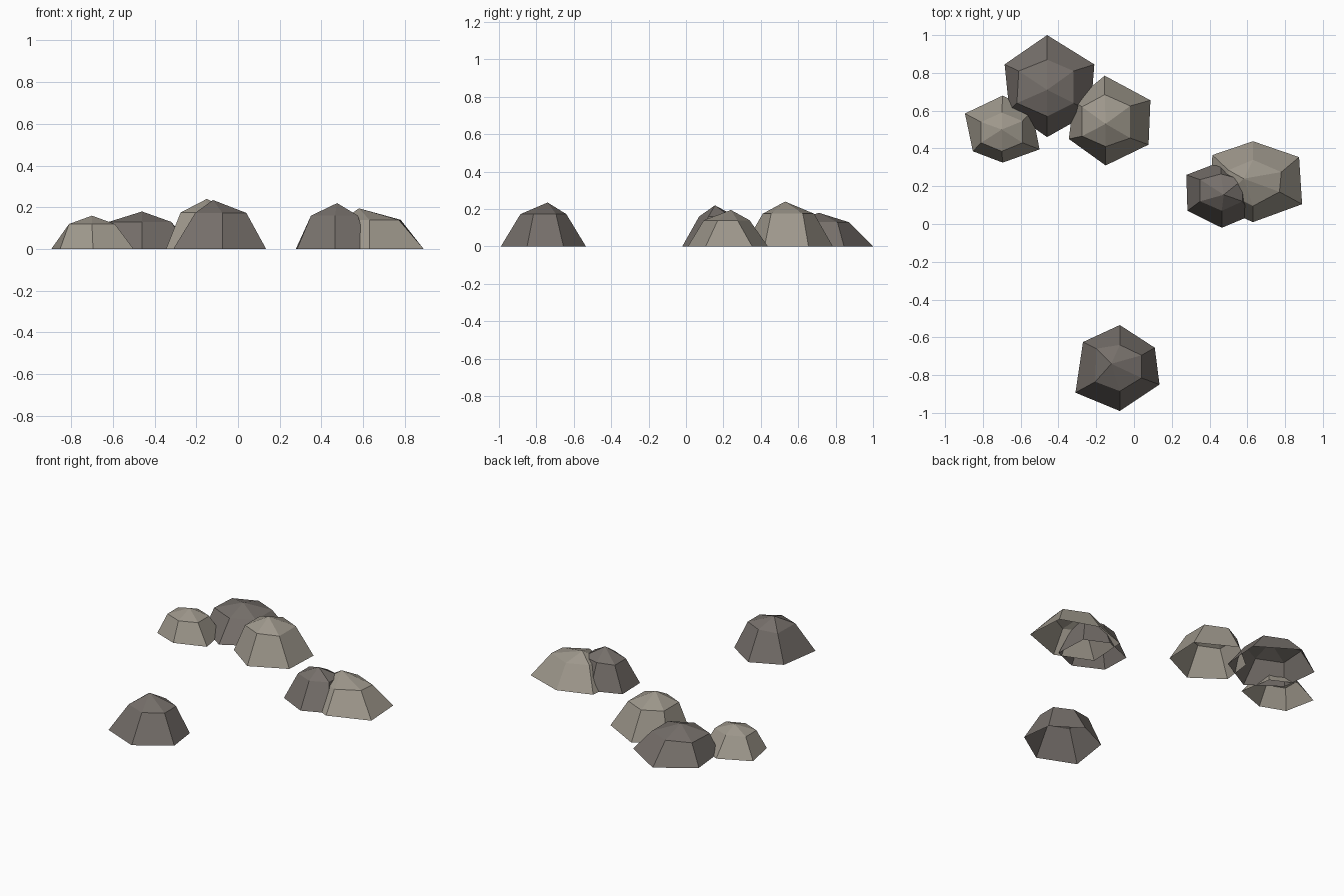
import bpy
import bmesh

cube = bpy.data.objects.get("Cube")
if cube:
    bpy.data.objects.remove(cube, do_unlink=True)


def make_material(name, rgb):
    mat = bpy.data.materials.new(name)
    mat.use_nodes = True
    color = (*rgb, 1)
    mat.diffuse_color = color
    mat.node_tree.nodes["Principled BSDF"].inputs["Base Color"].default_value = color
    return mat


def make_rock(name, mat, apex, shoulder_z, base, shoulder):
    """Open-bottomed six-sided rock; rings run clockwise from the back corner."""
    bm = bmesh.new()
    low = [bm.verts.new((x, y, 0)) for x, y in base]
    high = [bm.verts.new((x, y, shoulder_z)) for x, y in shoulder]
    tip = bm.verts.new(apex)
    for i in range(len(low)):
        j = (i + 1) % len(low)
        bm.faces.new((low[j], low[i], high[i], high[j]))
        bm.faces.new((high[j], high[i], tip))
    mesh = bpy.data.meshes.new(name)
    bm.to_mesh(mesh)
    bm.free()
    mesh.materials.append(mat)
    obj = bpy.data.objects.new(name, mesh)
    bpy.context.collection.objects.link(obj)


light = make_material("light_stone", (0.34, 0.31, 0.26))
dark = make_material("dark_stone", (0.18, 0.16, 0.145))

# Back group of three
make_rock("back_large_rock", dark, (-.46, .71, .18), .13,
          [(-.46, 1), (-.21, .845), (-.23, .59), (-.46, .46), (-.66, .6), (-.685, .845)],
          [(-.46, .87), (-.32, .81), (-.32, .64), (-.46, .57), (-.62, .64), (-.61, .81)])
make_rock("back_small_rock", light, (-.7, .5, .16), .12,
          [(-.695, .68), (-.895, .585), (-.853, .385), (-.695, .325), (-.5, .395), (-.54, .6)][::-1],
          [(-.7, .59), (-.81, .54), (-.81, .43), (-.7, .385), (-.59, .43), (-.59, .545)][::-1])
make_rock("back_tall_rock", light, (-.15, .53, .24), .175,
          [(-.155, .785), (.087, .655), (.077, .42), (-.15, .31), (-.345, .45), (-.32, .65)],
          [(-.155, .685), (-.02, .625), (-.02, .455), (-.15, .41), (-.275, .465), (-.275, .62)])

# Pair on the left side
make_rock("left_wide_rock", light, (.58, .24, .195), .14,
          [(.63, .438), (.874, .354), (.89, .105), (.63, .01), (.4, .11), (.415, .365)],
          [(.63, .34), (.78, .275), (.77, .17), (.63, .095), (.5, .16), (.5, .285)])
make_rock("left_small_rock", dark, (.475, .155, .22), .16,
          [(.46, .33), (.61, .26), (.62, .045), (.465, -.02), (.283, .07), (.277, .26)],
          [(.46, .265), (.575, .235), (.575, .12), (.465, .07), (.35, .12), (.35, .235)])

# Lone rock at the front
make_rock("front_rock", dark, (-.12, -.74, .235), .173,
          [(-.075, -.535), (.11, -.655), (.135, -.85), (-.075, -.99), (-.31, -.893), (-.27, -.625)],
          [(-.075, -.64), (.04, -.695), (.04, -.815), (-.075, -.885), (-.205, -.835), (-.2, -.66)])
